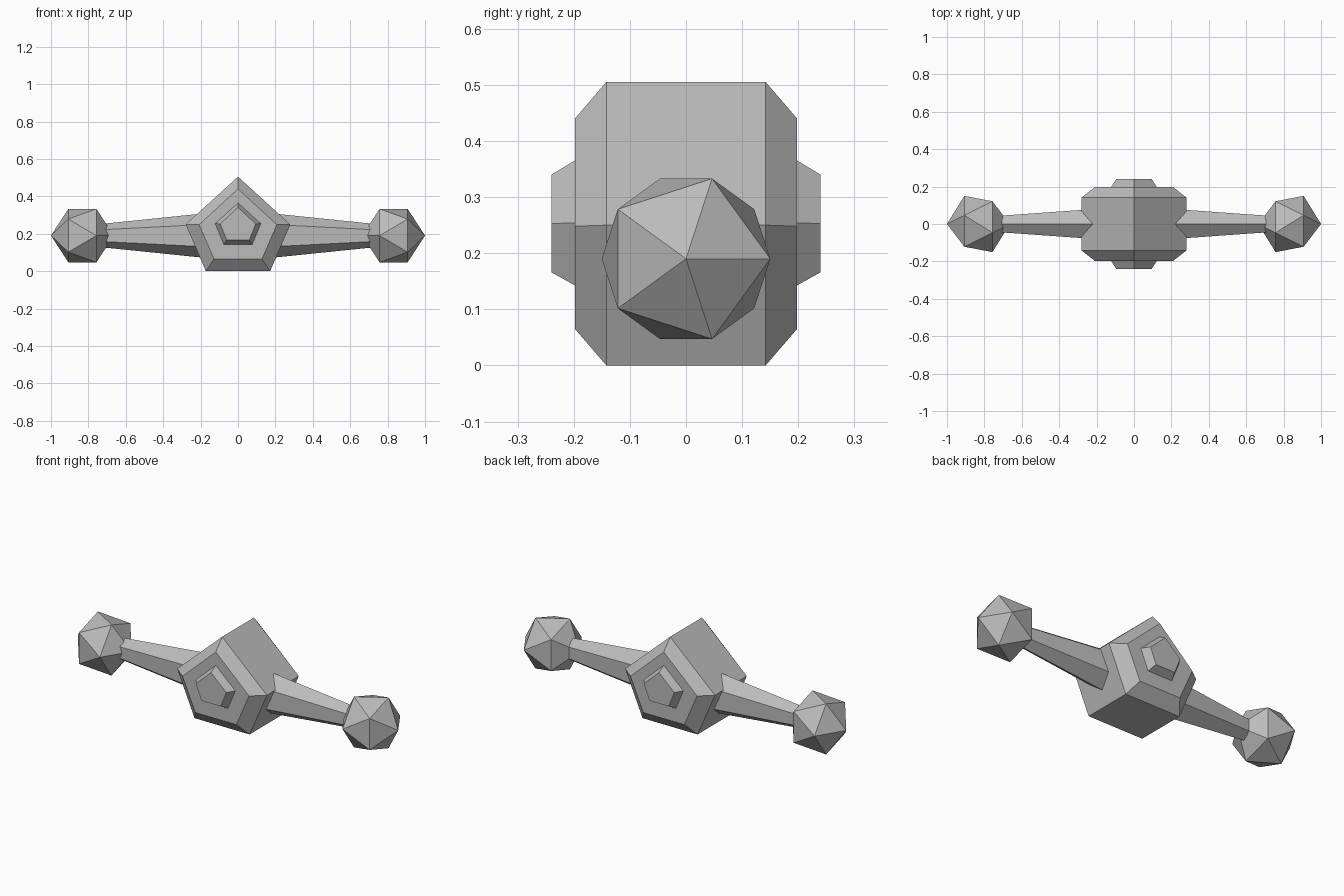
import bpy, bmesh
from math import sin, cos, pi, sqrt

cube = bpy.data.objects.get("Cube")
if cube:
    bpy.data.objects.remove(cube)

GREY = (0.5, 0.5, 0.5, 1)
grey = bpy.data.materials.new("plain grey")
grey.use_nodes = True
grey.diffuse_color = GREY
grey.node_tree.nodes["Principled BSDF"].inputs["Base Color"].default_value = GREY


def finish(name, bm):
    bmesh.ops.recalc_face_normals(bm, faces=bm.faces[:])
    mesh = bpy.data.meshes.new(name)
    bm.to_mesh(mesh)
    bm.free()
    mesh.materials.append(grey)
    bpy.context.collection.objects.link(bpy.data.objects.new(name, mesh))


def loft(name, rings):
    """Closed solid through rings of equal point count."""
    bm = bmesh.new()
    loops = [[bm.verts.new(p) for p in ring] for ring in rings]
    for a, b in zip(loops, loops[1:]):
        for i in range(len(a)):
            j = (i + 1) % len(a)
            bm.faces.new((a[i], a[j], b[j], b[i]))
    bm.faces.new(loops[0])
    bm.faces.new(loops[-1])
    finish(name, bm)


def pentagon(y, top, side, side_z, foot, foot_z):
    return [(0, y, top), (side, y, side_z), (foot, y, foot_z),
            (-foot, y, foot_z), (-side, y, side_z)]


# Chamfered five-sided body
face = (0.44, 0.208, 0.248, 0.128, 0.065)
rim = (0.505, 0.28, 0.25, 0.172, 0)
loft("body", [pentagon(-0.198, *face), pentagon(-0.142, *rim),
              pentagon(0.142, *rim), pentagon(0.198, *face)])

# Raised tapered plates on the front and back
for name, s in (("front_boss", -1), ("back_boss", 1)):
    loft(name, [pentagon(s * 0.19, 0.37, 0.127, 0.254, 0.079, 0.138),
                pentagon(s * 0.24, 0.34, 0.095, 0.253, 0.06, 0.166)])

AXIS_Z, BALL_X, R = 0.19, 0.832, 0.168


def hexagon(x, r):
    return [(x, 0.8 * r * sin(k * pi / 3), AXIS_Z + r * cos(k * pi / 3))
            for k in range(6)]


# Tapered six-sided arms ending in twenty-sided balls
for side, s in (("left", 1), ("right", -1)):
    loft(side + "_arm", [hexagon(s * 0.1, 0.127), hexagon(s * 0.705, 0.065)])

    bm = bmesh.new()
    for d in (1, -1):
        bm.verts.new((s * (BALL_X + d * R), 0, AXIS_Z))
        for k in range(5):
            a = 2 * pi * k / 5
            bm.verts.new((s * (BALL_X + d * R / sqrt(5)),
                          d * 2 * R / sqrt(5) * cos(a),
                          AXIS_Z + 2 * R / sqrt(5) * sin(a)))
    bmesh.ops.convex_hull(bm, input=bm.verts[:])
    finish(side + "_ball", bm)
